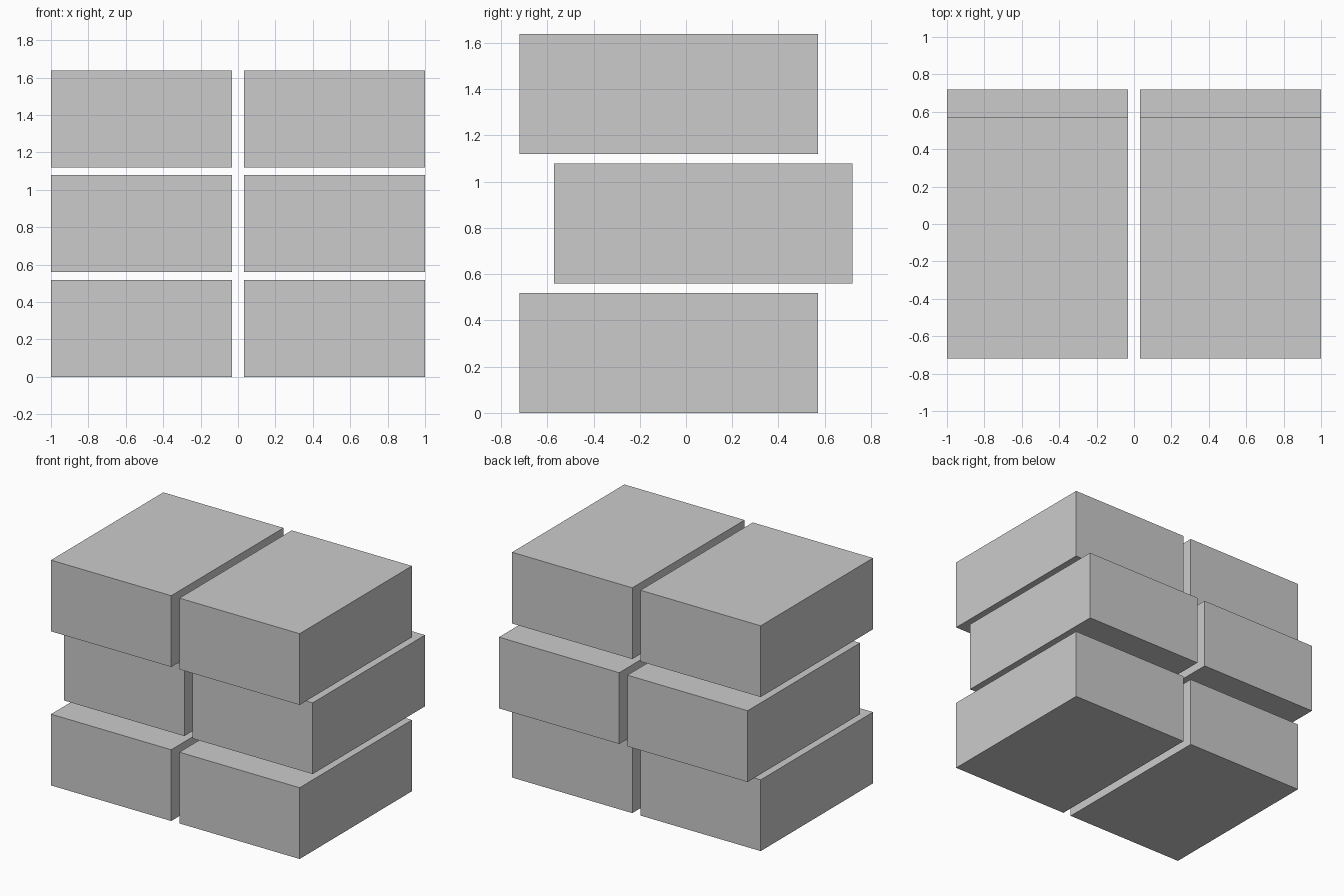
import bpy

if "Cube" in bpy.data.objects:
    bpy.data.objects.remove(bpy.data.objects["Cube"])

WIDTH, DEPTH, HEIGHT = 0.967, 1.29, 0.518   # one block
GAP_X, PITCH_Z, SHIFT_Y = 0.066, 0.56, 0.075


def block(name, x, y, z):
    """Add one flat-faced block resting at height z."""
    bpy.ops.mesh.primitive_cube_add(size=1, location=(x, y, z + HEIGHT / 2))
    ob = bpy.context.object
    ob.name = name
    ob.scale = (WIDTH, DEPTH, HEIGHT)
    bpy.ops.object.transform_apply(location=False, rotation=False, scale=True)


# Three layers of two blocks, the middle layer pushed back
for layer, level in enumerate(("bottom", "middle", "top")):
    y = SHIFT_Y if layer == 1 else -SHIFT_Y
    for side, sign in (("left", -1), ("right", 1)):
        block(f"{level}_{side}_block", sign * (WIDTH + GAP_X) / 2, y, layer * PITCH_Z)
